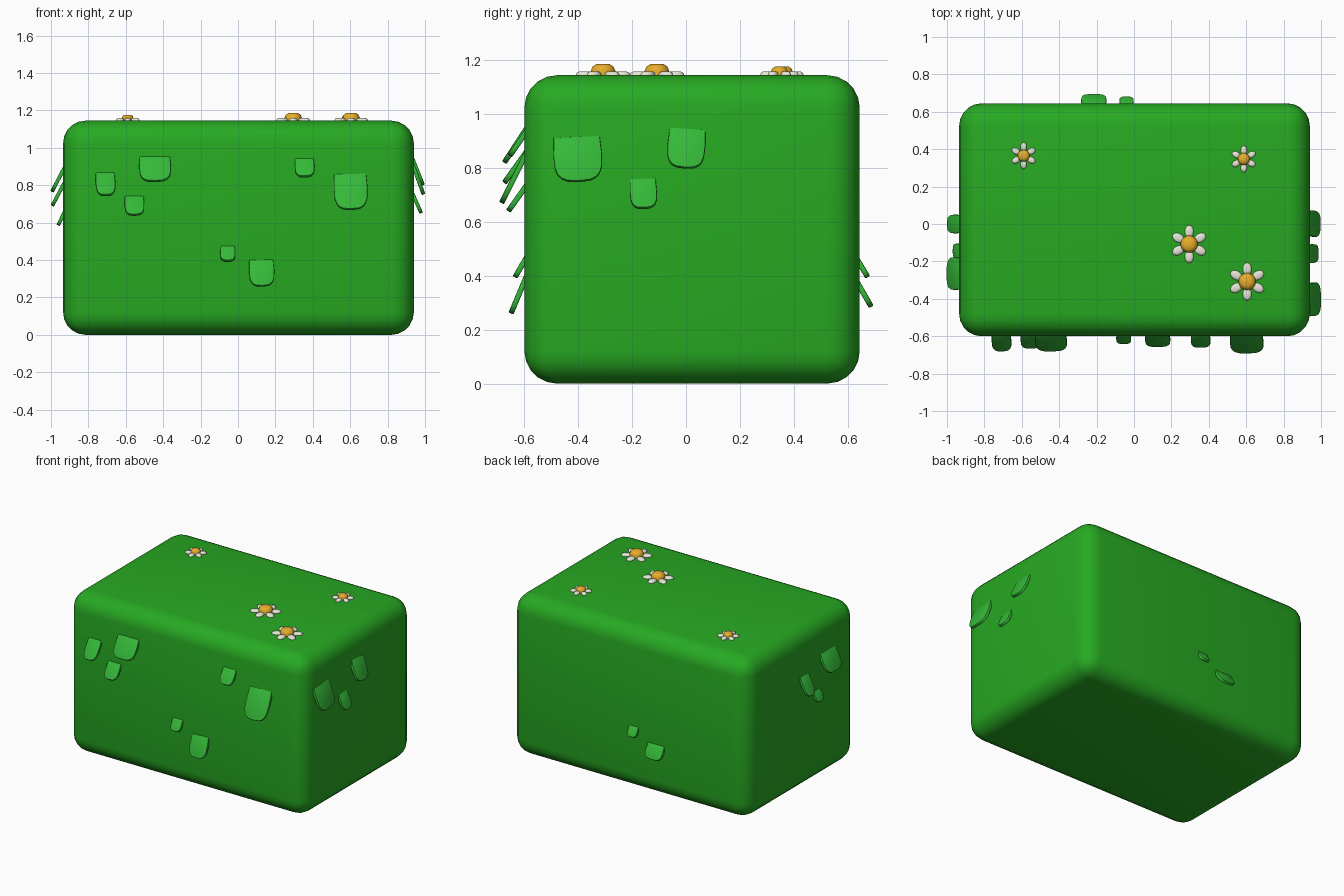
import bpy, bmesh, math
from mathutils import Matrix, Vector

if "Cube" in bpy.data.objects:
    bpy.data.objects.remove(bpy.data.objects["Cube"])


def material(name, rgb):
    m = bpy.data.materials.new(name)
    m.diffuse_color = (*rgb, 1)
    m.use_nodes = True
    m.node_tree.nodes["Principled BSDF"].inputs["Base Color"].default_value = m.diffuse_color
    return m


GREEN = material("hedge_green", (0.02, 0.40, 0.016))
LEAF = material("leaf_green", (0.035, 0.48, 0.04))
WHITE = material("petal_white", (0.8, 0.8, 0.68))
YELLOW = material("flower_yellow", (0.8, 0.42, 0.025))


def finish(bm, name, mat, matrix=Matrix()):
    bmesh.ops.recalc_face_normals(bm, faces=bm.faces)
    me = bpy.data.meshes.new(name)
    bm.to_mesh(me)
    bm.free()
    ob = bpy.data.objects.new(name, me)
    bpy.context.collection.objects.link(ob)
    me.materials.append(mat)
    ob.matrix_world = matrix
    for p in me.polygons:
        p.use_smooth = True
    return ob


def sharpen(ob, angle=40):
    bpy.ops.object.select_all(action='DESELECT')
    ob.select_set(True)
    bpy.context.view_layer.objects.active = ob
    bpy.ops.object.shade_smooth_by_angle(angle=math.radians(angle))


# Rounded hedge block
X0, X1, Y0, Y1, TOP = -0.935, 0.94, -0.6, 0.645, 1.145
bm = bmesh.new()
size = Matrix.Diagonal((X1 - X0, Y1 - Y0, TOP, 1))
mid = Matrix.Translation(((X0 + X1) / 2, (Y0 + Y1) / 2, TOP / 2))
bmesh.ops.create_cube(bm, size=1, matrix=mid @ size)
bmesh.ops.bevel(bm, geom=bm.edges[:], offset=0.12, segments=5,
                profile=0.5, affect='EDGES')
finish(bm, "hedge_block", GREEN)


def leaf(name, wall, along, width, top, bottom, reach, roll=0):
    """Thin round-ended flap that slants out of a wall, its root sunk inside."""
    base, angle = wall
    length = math.hypot(top - bottom, reach)
    w, t = width / 2, 0.01
    pts = [(-w * 0.95, 0.02), (-w, -length * 0.3)]
    for i in range(11):
        a = math.pi + math.pi * i / 10
        c, s = math.cos(a), math.sin(a)
        # superellipse tip
        px = w * math.copysign(abs(c) ** 0.65, c)
        py = -length * 0.35 - length * 0.65 * abs(s) ** 0.65
        pts.append((px, py))
    pts += [(w, -length * 0.3), (w * 0.95, 0.02)]
    bm = bmesh.new()
    f = bm.faces.new([bm.verts.new((x, -t, z)) for x, z in pts])
    ext = bmesh.ops.extrude_face_region(bm, geom=[f])
    vs = [g for g in ext['geom'] if isinstance(g, bmesh.types.BMVert)]
    bmesh.ops.translate(bm, verts=vs, vec=(0, 2 * t, 0))
    rim = [e for e in bm.edges if abs(e.verts[0].co.y - e.verts[1].co.y) < 1e-6]
    bmesh.ops.bevel(bm, geom=rim, offset=0.004, segments=2, profile=0.5,
                    affect='EDGES')
    tilt = math.atan2(reach, top - bottom)
    pos = Vector((along, base, top)) if angle in (0, 180) else Vector((base, along, top))
    mat = (Matrix.Translation(pos) @ Matrix.Rotation(math.radians(angle), 4, 'Z')
           @ Matrix.Rotation(-tilt, 4, 'X') @ Matrix.Rotation(math.radians(roll), 4, 'Y'))
    sharpen(finish(bm, name, LEAF, mat))


# Leaves: position along wall, width, top z, bottom z, reach, roll
WALLS = {
    "front": ((Y0, 0), [(-0.71, 0.105, 0.85, 0.745, 0.075, -2),
                        (-0.445, 0.17, 0.935, 0.82, 0.075, -2),
                        (-0.555, 0.105, 0.725, 0.64, 0.06, -2),
                        (0.355, 0.105, 0.925, 0.845, 0.055, -2),
                        (0.60, 0.18, 0.84, 0.67, 0.085, -2),
                        (-0.055, 0.08, 0.455, 0.395, 0.035, 0),
                        (0.125, 0.135, 0.38, 0.26, 0.05, -2)]),
    "right": ((X1, 90), [(-0.405, 0.18, 0.895, 0.75, 0.052, -3),
                         (0.005, 0.14, 0.925, 0.80, 0.05, 4),
                         (-0.16, 0.10, 0.74, 0.65, 0.04, -3)]),
    "left": ((X0, -90), [(-0.265, 0.175, 0.88, 0.765, 0.06, 0),
                         (0.0, 0.10, 0.80, 0.69, 0.058, 0),
                         (-0.145, 0.08, 0.64, 0.585, 0.027, 0)]),
    "back": ((Y1, 180), [(-0.215, 0.135, 0.36, 0.285, 0.043, 0),
                         (-0.04, 0.075, 0.445, 0.395, 0.03, 0)]),
}
for side, (wall, leaves) in WALLS.items():
    for i, args in enumerate(leaves):
        leaf(f"{side}_leaf_{i + 1}", wall, *args)


def disc(bm, matrix, seg=14):
    """Squat disc with a bevelled top rim, unit radius and height."""
    rings = [[bm.verts.new(matrix @ Vector((r * math.cos(a), r * math.sin(a), z)))
              for a in [2 * math.pi * k / seg for k in range(seg)]]
             for r, z in ((1, 0), (1, 0.45), (0.85, 0.8), (0.55, 1))]
    for lo, hi in zip(rings, rings[1:]):
        for k in range(seg):
            j = (k + 1) % seg
            bm.faces.new((lo[k], lo[j], hi[j], hi[k]))
    bm.faces.new(rings[0][::-1])
    bm.faces.new(rings[-1])


# Six-petalled flowers on top
for i, (x, y, s) in enumerate([(-0.59, 0.365, 0.7), (0.587, 0.347, 0.7),
                               (0.295, -0.108, 1), (0.605, -0.308, 1)]):
    place = Matrix.Translation((x, y, 0))
    bm = bmesh.new()
    for k in range(6):
        disc(bm, Matrix.Rotation(math.radians(30 + 60 * k), 4, 'Z')
             @ Matrix.Translation((0.067 * s, 0, TOP - 0.003))
             @ Matrix.Diagonal((0.034 * s, 0.024 * s, 0.017, 1)))
    sharpen(finish(bm, f"flower_petals_{i + 1}", WHITE, place))
    bm = bmesh.new()
    disc(bm, Matrix.Translation((0, 0, TOP - 0.003))
         @ Matrix.Diagonal((0.046 * s, 0.046 * s, 0.012 + 0.032 * s, 1)), 18)
    sharpen(finish(bm, f"flower_centre_{i + 1}", YELLOW, place))
